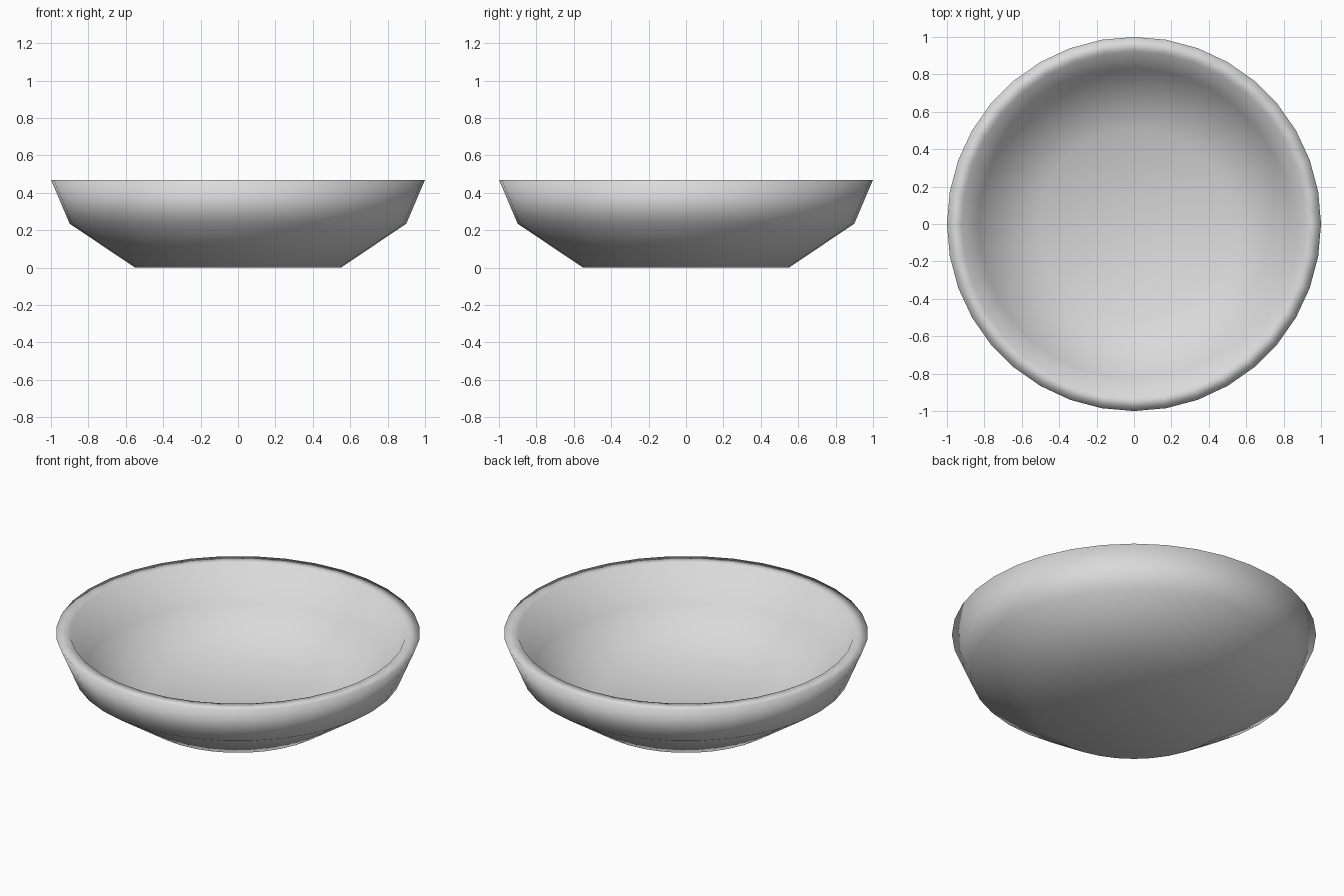
import bpy, bmesh, math

if "Cube" in bpy.data.objects:
    bpy.data.objects.remove(bpy.data.objects["Cube"])

SIDES = 36
# closed half-section, from underside centre, over the rim, to inside centre
PROFILE = [(0, 0), (0.55, 0), (0.90, 0.235), (1.0, 0.47),
           (0.92, 0.47), (0.83, 0.26), (0.51, 0.07), (0, 0.07)]

grey = bpy.data.materials.new("light grey")
grey.diffuse_color = (0.7, 0.7, 0.7, 1)
grey.use_nodes = True
grey.node_tree.nodes["Principled BSDF"].inputs["Base Color"].default_value = grey.diffuse_color


def lathe(name, profile, mat):
    bm = bmesh.new()
    rings = []
    for r, z in profile:
        if r == 0:
            rings.append([bm.verts.new((0, 0, z))] * SIDES)
        else:
            rings.append([bm.verts.new((r * math.cos(2 * math.pi * i / SIDES),
                                        r * math.sin(2 * math.pi * i / SIDES), z))
                          for i in range(SIDES)])
    for a, b in zip(rings, rings[1:]):
        for i in range(SIDES):
            j = (i + 1) % SIDES
            corners = list(dict.fromkeys((a[i], a[j], b[j], b[i])))
            bm.faces.new(corners).smooth = True
    bmesh.ops.recalc_face_normals(bm, faces=bm.faces)
    mesh = bpy.data.meshes.new(name)
    bm.to_mesh(mesh)
    bm.free()
    mesh.materials.append(mat)
    obj = bpy.data.objects.new(name, mesh)
    bpy.context.collection.objects.link(obj)
    return obj


# shallow dish, smooth all over
lathe("bowl", PROFILE, grey)
